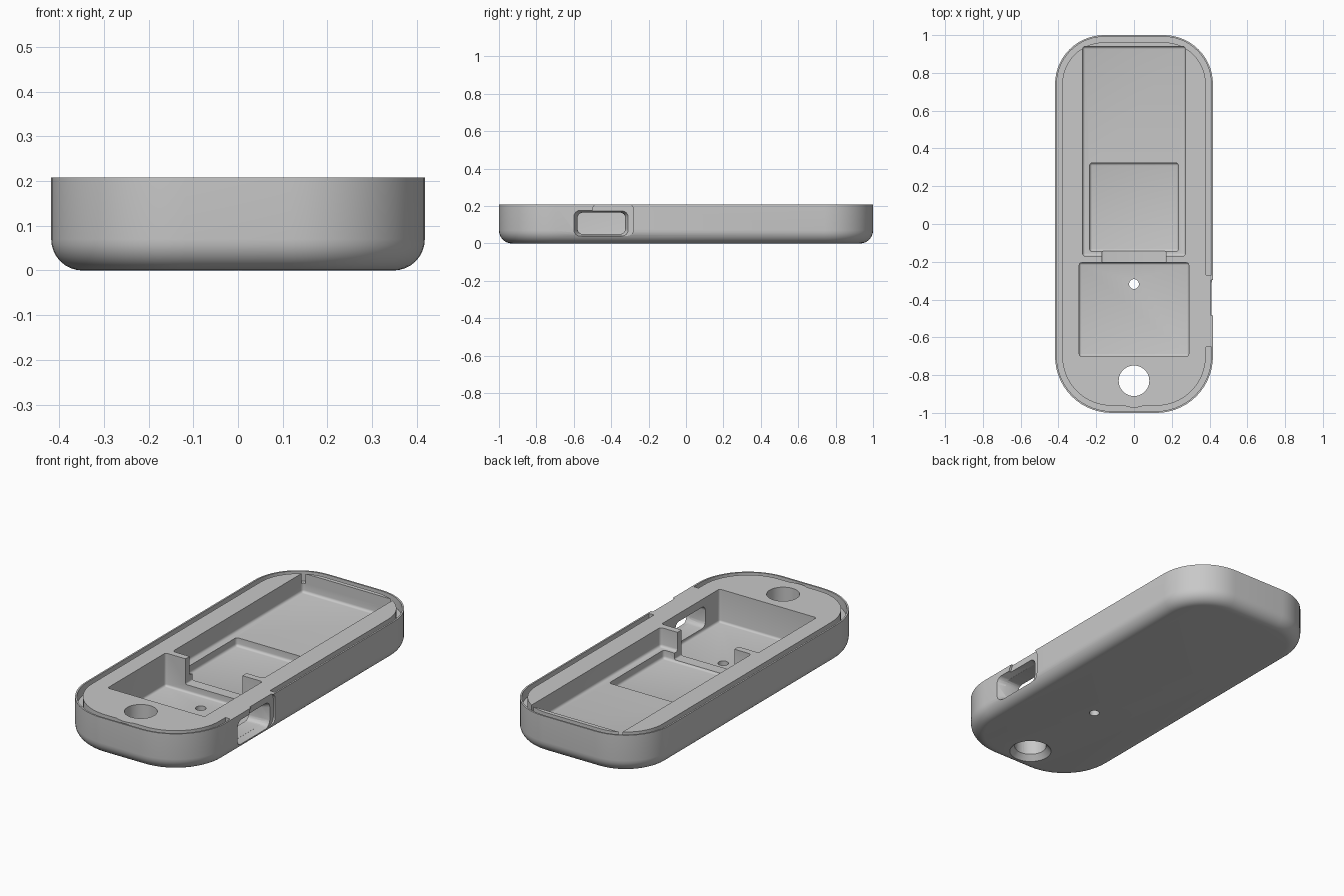
import bpy, bmesh, math
from mathutils import Matrix

old = bpy.data.objects.get("Cube")
if old:
    bpy.data.objects.remove(old, do_unlink=True)

HALF_W, HALF_L, TOP, FILLET = 0.418, 1.0, 0.208, 0.07
BACK_CORNER, FRONT_CORNER = 0.26, 0.3
RIM, GROOVE_IN, GROOVE_Z = 0.009, 0.038, 0.155

grey = bpy.data.materials.new("plain grey")
grey.use_nodes = True
GREY = (0.58, 0.58, 0.58, 1)
grey.diffuse_color = GREY
grey.node_tree.nodes["Principled BSDF"].inputs["Base Color"].default_value = GREY


def finish(bm, name, helper=True):
    bmesh.ops.recalc_face_normals(bm, faces=bm.faces)
    mesh = bpy.data.meshes.new(name)
    bm.to_mesh(mesh)
    bm.free()
    mesh.materials.append(grey)
    ob = bpy.data.objects.new(name, mesh)
    bpy.context.collection.objects.link(ob)
    ob.hide_render = helper
    return ob


def outline(inset, steps=14):
    """Rounded rectangle with larger front corners, moved inward by inset."""
    pts = []
    for k, (sx, sy) in enumerate([(1, 1), (-1, 1), (-1, -1), (1, -1)]):
        corner = BACK_CORNER if sy > 0 else FRONT_CORNER
        r = corner - inset
        for i in range(steps + 1):
            a = math.pi / 2 * (k + i / steps)
            pts.append((sx * (HALF_W - corner) + r * math.cos(a),
                        sy * (HALF_L - corner) + r * math.sin(a)))
    return pts


def loft(name, levels, helper=True):
    """Skin a stack of outlines given as (inset, z)."""
    bm = bmesh.new()
    rings = [[bm.verts.new((x, y, z)) for x, y in outline(d)] for d, z in levels]
    for a, b in zip(rings, rings[1:]):
        for i in range(len(a)):
            j = (i + 1) % len(a)
            bm.faces.new((a[i], a[j], b[j], b[i]))
    bm.faces.new(rings[0])
    bm.faces.new(rings[-1])
    return finish(bm, name, helper)


def box(name, x0, x1, y0, y1, z0, z1, radius=0, axis=None):
    """Box; rounds the edges along one axis, or all edges below the top."""
    bm = bmesh.new()
    bmesh.ops.create_cube(bm, size=1)
    for v in bm.verts:
        v.co = [lo + (c + 0.5) * (hi - lo) for c, lo, hi
                in zip(v.co, (x0, y0, z0), (x1, y1, z1))]
    if radius:
        edges = []
        for e in bm.edges:
            a, b = e.verts
            if axis is None:
                pick = min(a.co.z, b.co.z) < z0 + 1e-5
            else:
                pick = abs(a.co[axis] - b.co[axis]) > 1e-5
            if pick:
                edges.append(e)
        bmesh.ops.bevel(bm, geom=edges, offset=radius, segments=4,
                        profile=0.5, affect='EDGES')
    return finish(bm, name)


def cone(name, x, y, z0, z1, r0, r1):
    bm = bmesh.new()
    bmesh.ops.create_cone(bm, cap_ends=True, segments=48, radius1=r0, radius2=r1,
                          depth=z1 - z0,
                          matrix=Matrix.Translation((x, y, (z0 + z1) / 2)))
    return finish(bm, name)


def cut(target, cutters):
    """Subtract each cutter from the target, then delete it."""
    bpy.context.view_layer.objects.active = target
    for c in cutters:
        mod = target.modifiers.new(c.name, 'BOOLEAN')
        mod.operation = 'DIFFERENCE'
        mod.solver = 'EXACT'
        mod.object = c
        bpy.ops.object.modifier_apply(modifier=mod.name)
        bpy.data.objects.remove(c, do_unlink=True)


# Tray body with a filleted underside
arc = [math.pi / 2 * i / 8 for i in range(9)]
levels = [(FILLET * (1 - math.sin(a)), FILLET * (1 - math.cos(a))) for a in arc]
body = loft("case_tray", levels + [(0, TOP)], helper=False)

# Seal groove inside the thin rim, interrupted at the port and the strap hole
groove = loft("groove_cutter", [(RIM, GROOVE_Z), (RIM, 0.3)])
cut(groove, [
    loft("groove_core", [(GROOVE_IN, 0.1), (GROOVE_IN, 0.4)]),
    cone("strap_hole_boss", 0, -0.83, 0.08, 0.42, 0.142, 0.142),
    box("port_block", 0.3, 0.5, -0.65, -0.27, 0.09, 0.41),
])

# Flared port mouth, narrowing inward
mouth = box("port_mouth_cutter", 0.375, 0.422, -0.602, -0.302, 0.035, 0.178, 0.035, axis=0)
for v in mouth.data.vertices:
    if v.co.x < 0.4:
        v.co.y = -0.4525 + (v.co.y + 0.452) * 0.85
        v.co.z = 0.1075 + (v.co.z - 0.1065) * 0.81

cut(body, [
    groove,
    # Pockets
    box("long_pocket_cutter", -0.272, 0.272, -0.17, 0.94, 0.105, 0.33, 0.014),
    box("deep_pocket_cutter", -0.235, 0.235, -0.145, 0.323, 0.06, 0.34, 0.014),
    box("square_pocket_cutter", -0.29, 0.29, -0.7, -0.205, 0.03, 0.35, 0.012),
    box("channel_cutter", -0.17, 0.17, -0.26, -0.12, 0.07, 0.36, 0.008),
    # Strap hole with countersink, and the small reset hole
    cone("strap_hole_cutter", 0, -0.83, -0.1, 0.4, 0.081, 0.081),
    cone("countersink_cutter", 0, -0.83, -0.01, 0.03, 0.115, 0.08),
    cone("reset_hole_cutter", 0, -0.318, -0.1, 0.2, 0.026, 0.026),
    # Side port: shallow surround, mouth and tunnel
    box("port_surround_cutter", 0.407, 0.5, -0.5, -0.28, 0.04, 0.214, 0.035, axis=0),
    mouth,
    box("port_tunnel_cutter", 0.25, 0.39, -0.58, -0.325, 0.05, 0.165, 0.028, axis=0),
])

bpy.ops.object.select_all(action='DESELECT')
body.select_set(True)
bpy.context.view_layer.objects.active = body
bpy.ops.object.shade_smooth_by_angle(angle=math.radians(30))
